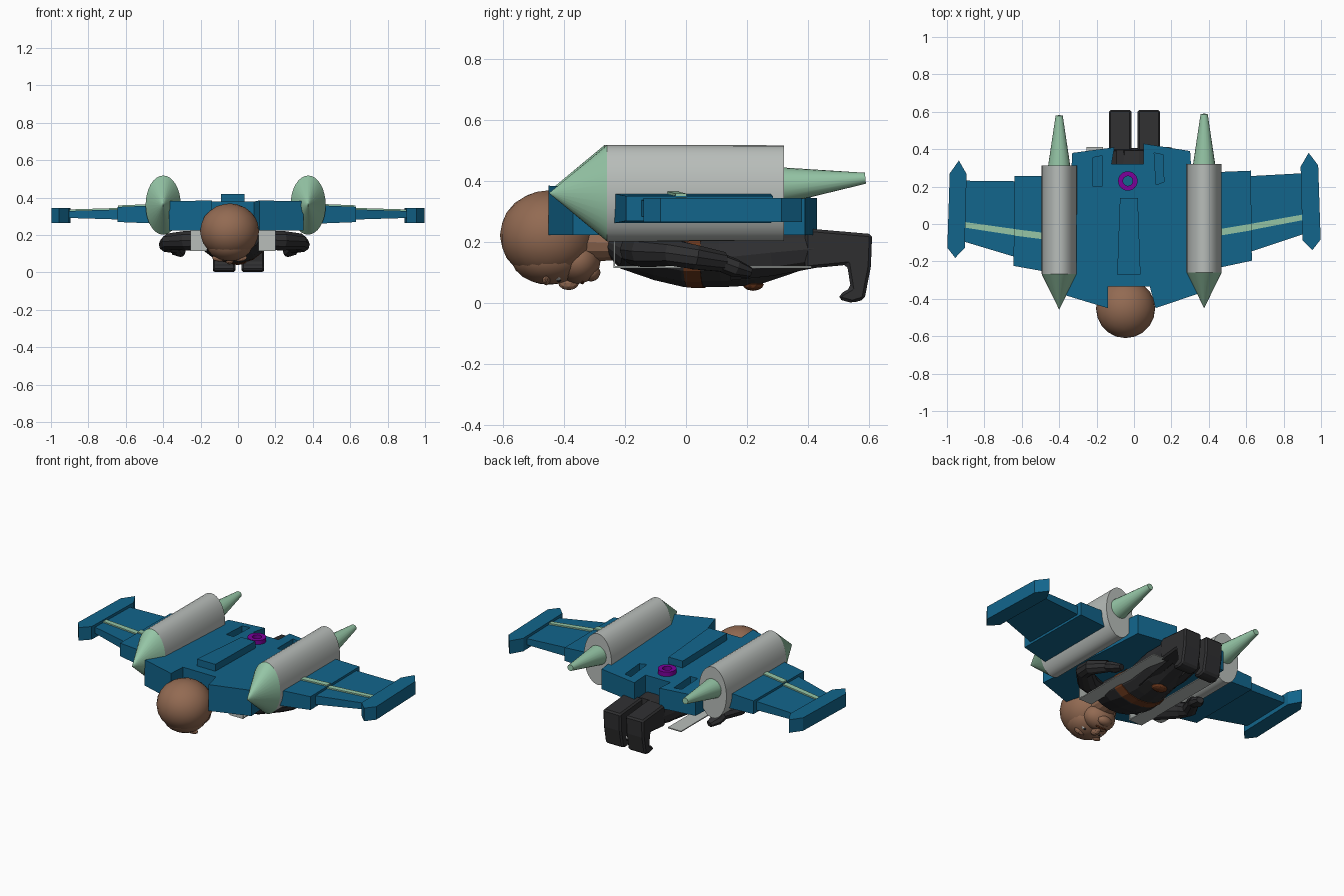
import bpy, bmesh, math
from mathutils import Vector

if "Cube" in bpy.data.objects:
    bpy.data.objects.remove(bpy.data.objects["Cube"])


def mat(name, r, g, b):
    m = bpy.data.materials.new(name)
    m.diffuse_color = (r, g, b, 1)
    m.use_nodes = True
    m.node_tree.nodes["Principled BSDF"].inputs["Base Color"].default_value = m.diffuse_color
    return m


BLUE = mat("hull blue", .006, .13, .26)
MINT = mat("mint green", .30, .56, .38)
GREY = mat("light grey", .48, .51, .49)
PURPLE = mat("purple", .20, .0, .33)
SKIN = mat("skin brown", .29, .145, .085)
DARK = mat("charcoal", .028, .028, .03)
BELT = mat("belt brown", .15, .04, .012)
WHITE = mat("eye white", .6, .6, .58)


def finish(bm, name, material):
    bmesh.ops.recalc_face_normals(bm, faces=bm.faces[:])
    me = bpy.data.meshes.new(name)
    bm.to_mesh(me)
    bm.free()
    me.materials.append(material)
    ob = bpy.data.objects.new(name, me)
    bpy.context.collection.objects.link(ob)
    return ob


def prism(name, outline, low, high, material):
    """Outline in x,y; low and high give z as functions of x,y (or numbers)."""
    lo = low if callable(low) else lambda x, y: low
    hi = high if callable(high) else lambda x, y: high
    bm = bmesh.new()
    a = [bm.verts.new((x, y, lo(x, y))) for x, y in outline]
    b = [bm.verts.new((x, y, hi(x, y))) for x, y in outline]
    n = len(a)
    bm.faces.new(a[::-1])
    bm.faces.new(b)
    for i in range(n):
        j = (i + 1) % n
        bm.faces.new((a[i], a[j], b[j], b[i]))
    return finish(bm, name, material)


def loft(name, stations, material, n=32):
    """Stations: (x, y, z, horizontal radius, other radius), rings follow the path."""
    bm = bmesh.new()
    pts = [Vector(s[:3]) for s in stations]
    rings = []
    for i, s in enumerate(stations):
        t = (pts[min(i + 1, len(pts) - 1)] - pts[max(i - 1, 0)]).normalized()
        u = t.cross(Vector((0, 0, 1))).normalized()
        w = u.cross(t)
        rings.append([bm.verts.new(pts[i] + u * s[3] * math.cos(2 * math.pi * k / n)
                                   + w * s[4] * math.sin(2 * math.pi * k / n)) for k in range(n)])
    for p, q in zip(rings, rings[1:]):
        for k in range(n):
            j = (k + 1) % n
            bm.faces.new((p[k], p[j], q[j], q[k]))
    bm.faces.new(rings[0][::-1])
    bm.faces.new(rings[-1])
    return finish(bm, name, material)


def ball(name, centre, radii, material, detail=2):
    bm = bmesh.new()
    bmesh.ops.create_icosphere(bm, subdivisions=detail, radius=1)
    for v in bm.verts:
        v.co = Vector(centre) + Vector([v.co[i] * radii[i] for i in range(3)])
    return finish(bm, name, material)


def top(x, y, extra=0):
    return .385 - (y + .46) * .046 + extra


# central hull with notches for the head and the legs
hull = prism("hull", [(-.14, -.45), (-.14, -.335), (.085, -.335), (.115, -.45), (.35, -.37),
                      (.30, .39), (.05, .43), (.05, .32), (-.12, .32), (-.105, .41),
                      (-.33, .38), (-.37, -.38)], .223, top, BLUE)
slots = [[(-.22, .20), (-.17, .20), (-.172, .365), (-.22, .355)],
         [(.118, .21), (.16, .225), (.155, .37), (.108, .38)]]
for i, o in enumerate(slots):
    cutter = prism("slot_cutter_%d" % i, o, .30, .5, BLUE)
    cutter.hide_render = True
    cutter.hide_viewport = True
    mod = hull.modifiers.new("slot", 'BOOLEAN')
    mod.operation = 'DIFFERENCE'
    mod.solver = 'EXACT'
    mod.object = cutter
prism("spine_ridge", [(-.09, -.27), (.035, -.27), (.02, .14), (-.075, .14)],
      .33, lambda x, y: top(x, y, .042), BLUE)

# purple ring on the back
bm = bmesh.new()
N = 24
loops = []
for r, z in [(.052, .34), (.052, .379), (.026, .379), (.026, .34)]:
    loops.append([bm.verts.new((-.033 + r * math.cos(2 * math.pi * k / N),
                                .23 + r * math.sin(2 * math.pi * k / N), z)) for k in range(N)])
for i in range(4):
    p, q = loops[i], loops[(i + 1) % 4]
    for k in range(N):
        bm.faces.new((p[k], p[(k + 1) % N], q[(k + 1) % N], q[k]))
finish(bm, "back_ring", PURPLE)

# wings and engines, both sides; the whole craft is slightly skewed
for s, side in ((-1, "left"), (1, "right")):
    def put(pts):
        return [(s * u - .012 * max(0, 1 - u) * 1.6, v + .022 * s * u) for u, v in pts]

    def inner_z(sign):
        return lambda x, y: .31 + sign * (.046 - .04 * (abs(x) - .5))

    def outer_z(sign):
        return lambda x, y: .31 + sign * (.027 - .03 * (abs(x) - .63))

    def above(f):
        return lambda x, y: f(x, y) + .008

    prism(side + "_inner_wing", put([(.32, .265), (.632, .271), (.637, -.21), (.47, -.243), (.32, -.27)]),
          inner_z(-1), inner_z(1), BLUE)
    prism(side + "_outer_wing", put([(.62, .242), (.92, .252), (.92, -.07), (.62, -.165)]),
          outer_z(-1), outer_z(1), BLUE)
    prism(side + "_wing_tip", put([(.935, .36), (.893, .287), (.903, -.108), (.955, -.16),
                                   (.998, -.105), (.985, .292)]), .265, .345, BLUE)
    prism(side + "_inner_stripe", put([(.45, -.075), (.45, -.04), (.634, -.013), (.634, -.048)]),
          inner_z(1), above(inner_z(1)), MINT)
    prism(side + "_outer_stripe", put([(.63, -.047), (.63, -.013), (.9, .03), (.9, .0)]),
          outer_z(1), above(outer_z(1)), MINT)

    x, d = s * .3875 - .0125, .004 * s
    loft(side + "_engine", [(x, -.263 + d, .36, .094, .158), (x, .317 + d, .36, .094, .157)], GREY)
    loft(side + "_nose_cone", [(x, -.452 + d, .36, .001, .001), (x, -.263 + d, .36, .094, .158)], MINT)
    loft(side + "_tail_cone", [(x, .31 + d, .385, .06, .06), (x, .584 + d, .409, .019, .018)], MINT, 20)

    # harness strap: a flat strip below with an upright front end
    a, b = (-.255, -.165) if s < 0 else (.11, .2)
    prism(side + "_strap", [(a, -.235), (b, -.235), (b, .412), (a, .412)], .115, .121, GREY)
    prism(side + "_strap_front", [(a, -.238), (b, -.238), (b, -.232), (a, -.232)], .115, .226, GREY)

    # arm, bent out and back under the engine
    c = -.02
    loft(side + "_arm", [(c + s * .14, -.17, .175, .05, .05), (c + s * .25, -.13, .17, .058, .055),
                         (c + s * .345, -.04, .165, .05, .045), (c + s * .36, .03, .15, .045, .042),
                         (c + s * .31, .12, .135, .035, .034)], DARK, 10)
    loft(side + "_hand", [(c + s * .315, .11, .135, .03, .03), (c + s * .30, .16, .115, .042, .03),
                          (c + s * .285, .21, .1, .022, .018)], DARK, 8)

    # leg and boot
    lx = s * .077 + .003
    loft(side + "_thigh", [(lx - s * .01, .14, .15, .06, .08), (lx, .28, .165, .068, .08),
                           (lx, .42, .178, .06, .066)], DARK, 10)
    prof = [(.39, .245), (.61, .226), (.606, .12), (.585, .012), (.545, 0), (.5, .012),
            (.505, .03), (.54, .05), (.528, .125), (.39, .112)]
    bm = bmesh.new()
    f = bm.faces.new([bm.verts.new((lx - .06, y, z)) for y, z in prof])
    ext = bmesh.ops.extrude_face_region(bm, geom=[f])
    bmesh.ops.translate(bm, vec=(.12, 0, 0),
                        verts=[g for g in ext["geom"] if isinstance(g, bmesh.types.BMVert)])
    boot = finish(bm, side + "_boot", DARK)
    bev = boot.modifiers.new("soften", 'BEVEL')
    bev.width = .012

    # eye, pupil and brow on the downward face
    e = -.045 + s * .052
    ball(side + "_eye", (e, -.42, .092), (.024, .015, .02), WHITE)
    ball(side + "_pupil", (e, -.417, .075), (.009, .009, .006), DARK, 1)
    ball(side + "_brow", (e, -.458, .078), (.042, .014, .02), SKIN)

# torso, belt and neck
loft("torso", [(-.035, -.255, .2, .07, .035), (-.035, -.2, .175, .15, .065), (-.03, -.09, .16, .18, .088),
               (-.02, .0, .15, .165, .1), (-.01, .12, .15, .14, .1), (0, .22, .155, .135, .1),
               (0, .31, .17, .13, .085), (0, .40, .18, .115, .065)], DARK, 14)
loft("belt", [(-.02, .005, .15, .167, .102), (-.015, .06, .15, .157, .104)], BELT, 14)
loft("neck", [(-.04, -.36, .2, .08, .07), (-.037, -.22, .195, .075, .055)], SKIN, 14)
ball("waist_pouch", (0, .22, .06), (.05, .035, .02), BELT)

# head, lying face down
ball("head", (-.045, -.452, .222), (.158, .158, .147), SKIN, 3)
ball("face", (-.045, -.45, .155), (.125, .125, .095), SKIN, 3)
ball("jaw", (-.045, -.355, .138), (.098, .075, .075), SKIN, 3)
ball("chin", (-.045, -.312, .1), (.05, .032, .03), SKIN)
ball("nose", (-.045, -.385, .066), (.022, .035, .024), SKIN)
ball("mouth", (-.045, -.34, .07), (.04, .007, .009), BELT)

# smooth round parts, keep hard edges crisp
bpy.ops.object.select_all(action='DESELECT')
for ob in bpy.context.scene.objects:
    if any(w in ob.name for w in ("engine", "cone", "ring", "head", "face", "jaw", "chin")):
        ob.select_set(True)
        bpy.context.view_layer.objects.active = ob
bpy.ops.object.shade_smooth_by_angle(angle=math.radians(30))
